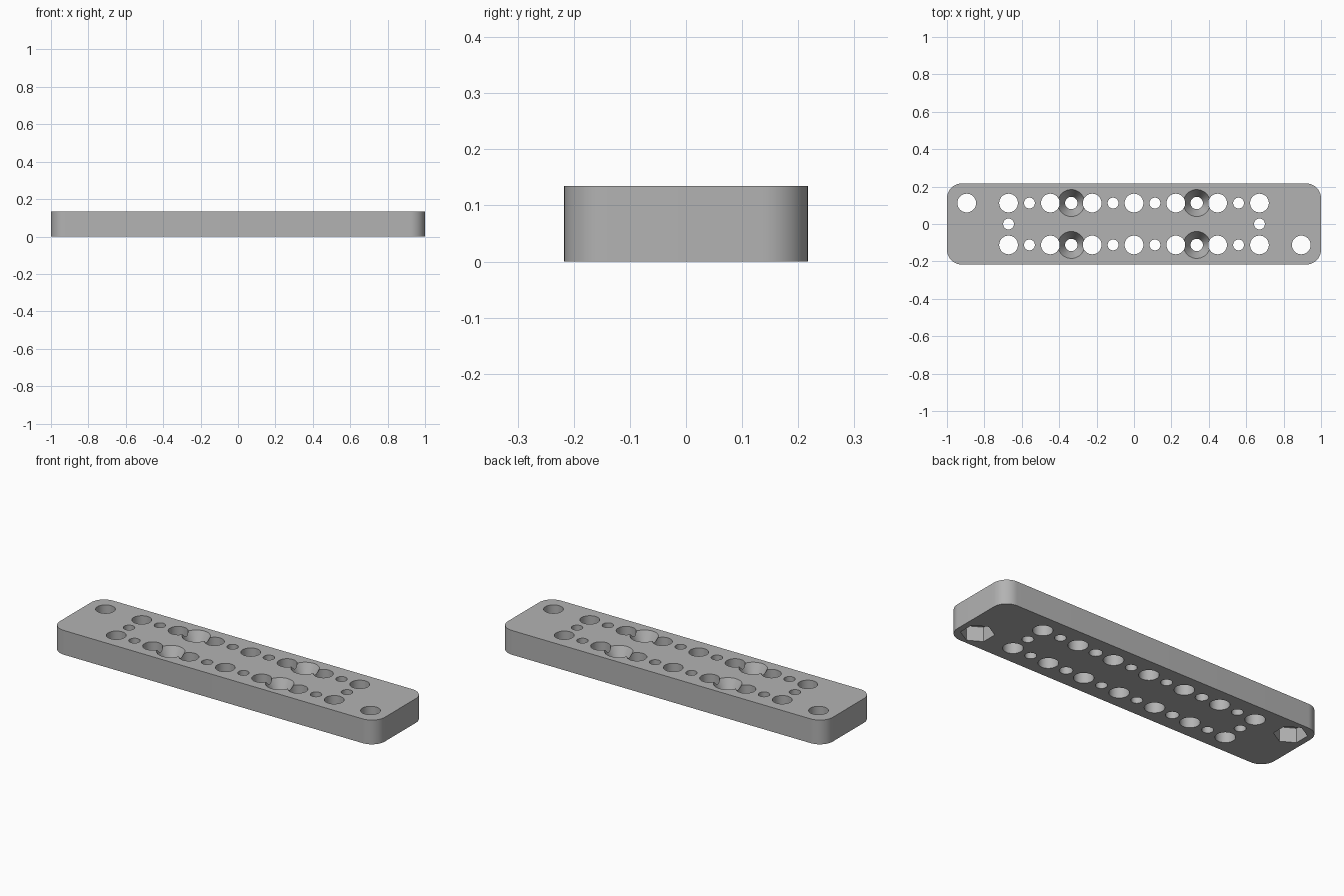
import bpy, bmesh
from math import pi, cos, sin
from mathutils import Matrix

if "Cube" in bpy.data.objects:
    bpy.data.objects.remove(bpy.data.objects["Cube"])

WIDTH, DEPTH, HEIGHT, CORNER = 2.0, 0.434, 0.135, 0.08
ROW = 0.112        # hole rows at y = +/- ROW
STEP = 0.1118      # spacing along x
BIG, SMALL, SCREW, HEAD = 0.05, 0.029, 0.033, 0.072
SINK, NUT, NUT_DEPTH = 0.075, 0.084, 0.08

grey = bpy.data.materials.new("plain_grey")
grey.use_nodes = True
colour = (0.45, 0.45, 0.45, 1)
grey.diffuse_color = colour
grey.node_tree.nodes["Principled BSDF"].inputs["Base Color"].default_value = colour


def make_object(name, bm):
    bmesh.ops.recalc_face_normals(bm, faces=bm.faces)
    mesh = bpy.data.meshes.new(name)
    bm.to_mesh(mesh)
    bm.free()
    mesh.materials.append(grey)
    obj = bpy.data.objects.new(name, mesh)
    bpy.context.collection.objects.link(obj)
    return obj


def stack(bm, x, y, levels, sides=48, turn=0.0):
    """Closed solid of rings, each level being (radius, z)."""
    rings = [[bm.verts.new((x + r * cos(turn + 2 * pi * i / sides),
                            y + r * sin(turn + 2 * pi * i / sides), z))
              for i in range(sides)] for r, z in levels]
    for low, high in zip(rings, rings[1:]):
        for i in range(sides):
            j = (i + 1) % sides
            bm.faces.new((low[i], low[j], high[j], high[i]))
    bm.faces.new(rings[0][::-1])
    bm.faces.new(rings[-1])


# Plate with rounded upright corners
bm = bmesh.new()
bmesh.ops.create_cube(bm, size=1, matrix=Matrix.Translation((0, 0, HEIGHT / 2))
                      @ Matrix.Diagonal((WIDTH, DEPTH, HEIGHT, 1)))
uprights = [e for e in bm.edges if abs(e.verts[0].co.z - e.verts[1].co.z) > HEIGHT / 2]
bmesh.ops.bevel(bm, geom=uprights, offset=CORNER, segments=12, profile=0.5, affect='EDGES')
plate = make_object("mounting_plate", bm)

# Straight through holes
below, above = -0.05, HEIGHT + 0.05
bm = bmesh.new()
for y in (-ROW, ROW):
    for n in (-6, -4, -2, 0, 2, 4, 6):
        stack(bm, n * STEP, y, [(BIG, below), (BIG, above)])
    for n in (-5, -1, 1, 5):
        stack(bm, n * STEP, y, [(SMALL, below), (SMALL, above)])
for side in (-1, 1):
    stack(bm, side * 6 * STEP, 0, [(SMALL, below), (SMALL, above)])
    stack(bm, side * 8 * STEP, -side * ROW, [(BIG, below), (BIG, above)])
holes = make_object("hole_cutter", bm)

# Countersunk screw holes and hexagonal nut pockets
bm = bmesh.new()
for side in (-1, 1):
    for y in (-ROW, ROW):
        stack(bm, side * 3 * STEP, y, [(SCREW, below), (SCREW, HEIGHT - SINK),
                                       (HEAD, HEIGHT), (HEAD, above)])
    stack(bm, side * 8 * STEP, -side * ROW, [(NUT, below), (NUT, NUT_DEPTH)],
          sides=6, turn=pi / 2)
sockets = make_object("socket_cutter", bm)

# Cut the plate, then drop the cutters
bpy.context.view_layer.objects.active = plate
for cutter in (holes, sockets):
    cut = plate.modifiers.new(cutter.name, 'BOOLEAN')
    cut.operation = 'DIFFERENCE'
    cut.solver = 'EXACT'
    cut.object = cutter
    bpy.ops.object.modifier_apply(modifier=cut.name)
    bpy.data.objects.remove(cutter)

bpy.ops.object.select_all(action='DESELECT')
plate.select_set(True)
bpy.ops.object.shade_smooth_by_angle(angle=pi / 7)
